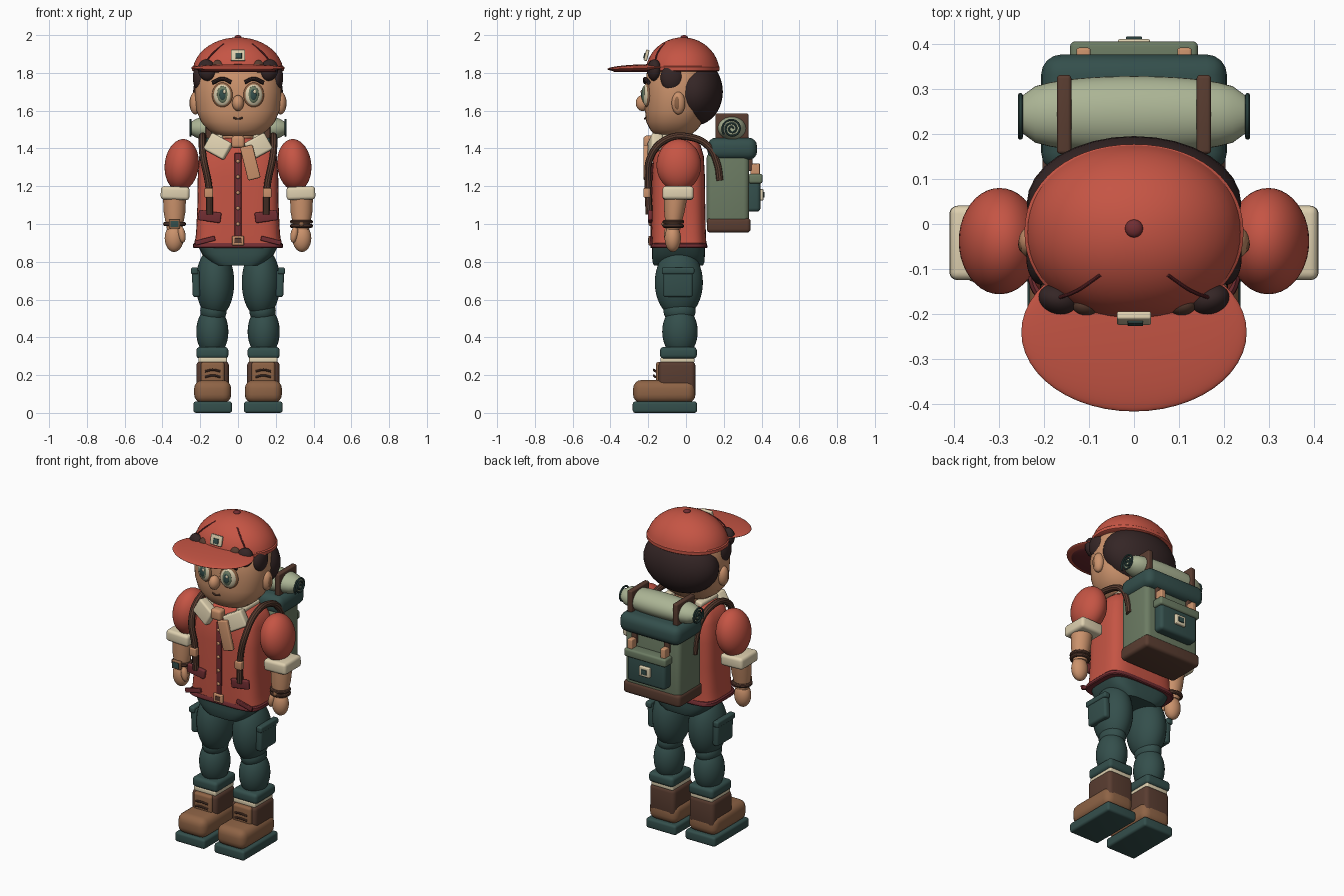
import bpy, bmesh, math
from mathutils import Matrix, Vector, Euler

if "Cube" in bpy.data.objects:
    bpy.data.objects.remove(bpy.data.objects["Cube"])

COLORS = {
    "red": (0.56, 0.09, 0.058), "dark_red": (0.17, 0.027, 0.032),
    "teal": (0.034, 0.078, 0.072), "sage": (0.15, 0.20, 0.125),
    "pale_green": (0.41, 0.46, 0.30), "cream": (0.73, 0.63, 0.43),
    "skin": (0.60, 0.29, 0.15), "tan_leather": (0.27, 0.125, 0.06),
    "brown": (0.10, 0.046, 0.03), "hair_dark": (0.035, 0.019, 0.019)}
MATS = {}
for key, c in COLORS.items():
    MATS[key] = bpy.data.materials.new(key)
    MATS[key].diffuse_color = (*c, 1)


def make(name, bm, mat, loc=(0, 0, 0), rot=(0, 0, 0)):
    m = Matrix.Translation(loc) @ Euler([math.radians(a) for a in rot]).to_matrix().to_4x4()
    bm.transform(m)
    bmesh.ops.recalc_face_normals(bm, faces=bm.faces)
    me = bpy.data.meshes.new(name)
    bm.to_mesh(me)
    bm.free()
    me.materials.append(MATS[mat])
    ob = bpy.data.objects.new(name, me)
    bpy.context.collection.objects.link(ob)
    return ob


def ball(name, mat, loc, r, rot=(0, 0, 0), seg=32):
    bm = bmesh.new()
    bmesh.ops.create_uvsphere(bm, u_segments=seg, v_segments=seg * 5 // 8, radius=1)
    bmesh.ops.scale(bm, vec=r, verts=bm.verts)
    return make(name, bm, mat, loc, rot)


def box(name, mat, loc, size, bevel=0.01, rot=(0, 0, 0)):
    bm = bmesh.new()
    bmesh.ops.create_cube(bm, size=1)
    bmesh.ops.scale(bm, vec=size, verts=bm.verts)
    if bevel:
        bmesh.ops.bevel(bm, geom=bm.edges[:], offset=bevel, segments=4, profile=0.5, affect='EDGES')
    return make(name, bm, mat, loc, rot)


def loft(name, mat, rings, power=2.0, n=48, loc=(0, 0, 0), rot=(0, 0, 0)):
    """Stack superellipse rings given as (z, rx, ry, centre y)."""
    bm = bmesh.new()
    loops = []
    for z, rx, ry, cy in rings:
        row = []
        for i in range(n):
            a = math.tau * i / n
            c, s = math.cos(a), math.sin(a)
            row.append(bm.verts.new((math.copysign(abs(c) ** (2 / power), c) * rx,
                                     math.copysign(abs(s) ** (2 / power), s) * ry + cy, z)))
        loops.append(row)
    for a, b in zip(loops, loops[1:]):
        for i in range(n):
            bm.faces.new((a[i], a[(i + 1) % n], b[(i + 1) % n], b[i]))
    bm.faces.new(loops[0][::-1])
    bm.faces.new(loops[-1])
    return make(name, bm, mat, loc, rot)


def tube(name, mat, pts, r, closed=False, smooth=True):
    cu = bpy.data.curves.new(name, 'CURVE')
    cu.dimensions = '3D'
    cu.bevel_depth, cu.bevel_resolution, cu.use_fill_caps = r, 3, True
    sp = cu.splines.new('BEZIER' if smooth else 'POLY')
    dots = sp.bezier_points if smooth else sp.points
    dots.add(len(pts) - 1)
    for d, p in zip(dots, pts):
        d.co = p if smooth else (*p, 1)
        if smooth:
            d.handle_left_type = d.handle_right_type = 'AUTO'
    sp.use_cyclic_u = closed
    tmp = bpy.data.objects.new(name + "_path", cu)
    bpy.context.collection.objects.link(tmp)
    bm = bmesh.new()
    bm.from_mesh(tmp.to_mesh())
    bpy.data.objects.remove(tmp)
    return make(name, bm, mat)


def ring(name, mat, c, rx, ry, r):
    pts = [(c[0] + rx * math.cos(i * math.tau / 24), c[1] + ry * math.sin(i * math.tau / 24), c[2])
           for i in range(24)]
    return tube(name, mat, pts, r, True, False)


# Head, face centre and hair
loft("head", "skin", [(1.465, .09, .07, -.075), (1.475, .125, .10, -.07), (1.50, .16, .125, -.065),
                      (1.54, .195, .15, -.06), (1.60, .22, .165, -.052), (1.70, .23, .172, -.046),
                      (1.80, .222, .168, -.04), (1.87, .19, .14, -.03)], 2.3)
ball("hair", "hair_dark", (0, .045, 1.70), (.238, .15, .178))
ball("nose", "skin", (0, -.23, 1.64), (.031, .036, .042))
tube("mouth", "brown", [(-.026, -.211, 1.563), (0, -.217, 1.557), (.026, -.211, 1.563)], .005)
loft("neck", "skin", [(1.38, .085, .075, -.04), (1.50, .085, .075, -.04)])

# Cap: dome, rim, brim, button, badge
dome = []
for i in range(11):
    a = math.radians(9 + 80 * i / 10)
    dome.append((1.80 + .188 * math.sin(a), .241 * math.cos(a), .196 * math.cos(a), -.018))
loft("cap_dome", "red", dome, 2.1, 56)
loft("cap_rim", "red", [(1.808, .234, .188, -.018), (1.813, .243, .195, -.018),
                        (1.832, .243, .195, -.018), (1.837, .236, .19, -.018)], 2.1, 56)
ball("cap_brim", "red", (0, -.24, 1.826), (.25, .176, .019), (2, 0, 0), 48)
loft("brim_underside", "dark_red", [(1.806, .20, .13, -.25), (1.812, .215, .145, -.25)])
ball("cap_button", "dark_red", (0, -.01, 1.988), (.02, .02, .012), seg=16)
box("cap_badge", "cream", (0, -.209, 1.893), (.076, .018, .06), .005, (-14, 0, 0))
box("cap_badge_inset", "teal", (.003, -.2195, 1.891), (.034, .008, .03), .002, (-14, 0, 0))

for s, side in ((-1, "left"), (1, "right")):
    # Face details
    ball(f"ear_{side}", "skin", (s * .226, -.04, 1.64), (.03, .036, .06))
    ball(f"inner_ear_{side}", "tan_leather", (s * .247, -.045, 1.64), (.01, .018, .036), seg=16)
    ball(f"eye_rim_{side}", "tan_leather", (s * .083, -.205, 1.683), (.056, .018, .066), (0, 0, s * 14))
    ball(f"eye_{side}", "cream", (s * .083, -.21, 1.683), (.048, .02, .058), (0, 0, s * 14))
    ball(f"iris_{side}", "sage", (s * .081, -.222, 1.685), (.03, .013, .045), (0, 0, s * 8))
    ball(f"pupil_{side}", "teal", (s * .08, -.229, 1.685), (.02, .009, .031), seg=20)
    ball(f"eye_glint_{side}", "cream", (s * .08 + .008, -.236, 1.70), (.008, .004, .01), seg=12)
    tube(f"eyebrow_{side}", "hair_dark", [(s * .035, -.216, 1.75), (s * .08, -.216, 1.768),
                                          (s * .135, -.198, 1.748)], .011)
    ball(f"temple_hair_{side}", "hair_dark", (s * .205, -.075, 1.775), (.034, .06, .07))
    ball(f"front_curl_{side}", "hair_dark", (s * .165, -.168, 1.815), (.048, .036, .058), (0, s * 15, s * 15))
    ball(f"small_curl_{side}", "brown", (s * .105, -.178, 1.832), (.034, .026, .036), (0, s * 20, 0))
    tube(f"cap_seam_{side}", "dark_red", [(s * .165, -.163, 1.868), (s * .13, -.15, 1.908),
                                          (s * .075, -.113, 1.954)], .004)

    # Scarf collar flaps
    box(f"collar_{side}", "cream", (s * .105, -.165, 1.41), (.125, .06, .10), .012, (-8, s * -28, s * 14))
    box(f"collar_back_{side}", "cream", (s * .10, -.05, 1.435), (.05, .17, .08), .012, (0, s * 12, 0))

    # Sleeve, cuff, forearm, hand
    ball(f"sleeve_{side}", "red", (s * .298, -.038, 1.312), (.09, .118, .138), (0, s * -6, 0), 40)
    box(f"sleeve_cuff_{side}", "cream", (s * .333, -.042, 1.163), (.152, .165, .07), .018, (0, s * -2, 0))
    loft(f"forearm_{side}", "skin", [(.97, .04, .038, -.068), (1.0, .046, .042, -.067),
                                     (1.06, .057, .053, -.062), (1.14, .061, .062, -.055)],
         loc=(s * .336, 0, 0))
    ball(f"hand_{side}", "skin", (s * .338, -.07, .925), (.05, .043, .073))
    ball(f"thumb_{side}", "skin", (s * .298, -.095, .945), (.02, .022, .045), (0, s * 10, 0), 16)

    # Vest pocket, hem corner and pack strap
    box(f"vest_pocket_{side}", "dark_red", (s * .15, -.19, 1.04), (.12, .024, .055), .008, (0, s * -8, 0))
    box(f"hem_corner_{side}", "dark_red", (s * .175, -.185, .912), (.11, .014, .026), .004, (0, s * 14, 0))
    tube(f"front_strap_{side}", "brown", [(s * .15, -.195, 1.05), (s * .155, -.20, 1.2), (s * .185, -.185, 1.36),
                                          (s * .19, -.10, 1.45), (s * .185, .02, 1.46), (s * .185, .12, 1.41),
                                          (s * .185, .165, 1.32), (s * .185, .18, 1.23)], .019)
    box(f"strap_clip_{side}", "skin", (s * .155, -.208, 1.165), (.045, .035, .05), .006)

    # Trouser leg and cargo pocket
    ball(f"thigh_{side}", "teal", (s * .122, -.038, .69), (.102, .127, .188), seg=40)
    ball(f"lower_leg_{side}", "teal", (s * .136, -.032, .43), (.085, .094, .135))
    ball(f"knee_{side}", "teal", (s * .13, -.034, .54), (.07, .085, .07))
    box(f"cargo_pocket_{side}", "teal", (s * .222, -.042, .685), (.04, .155, .145), .014, (0, s * 2, 0))
    box(f"cargo_flap_{side}", "teal", (s * .23, -.042, .752), (.038, .172, .036), .01)
    box(f"trouser_cuff_{side}", "teal", (s * .136, -.04, .318), (.17, .195, .062), .02)

    # Boot
    x = s * .134
    box(f"sock_{side}", "cream", (x, -.045, .28), (.15, .18, .03), .008)
    box(f"boot_shaft_{side}", "brown", (x, -.048, .19), (.172, .195, .17), .025)
    box(f"boot_toe_{side}", "tan_leather", (x, -.115, .113), (.196, .33, .122), .045)
    box(f"boot_tongue_{side}", "tan_leather", (x, -.135, .205), (.125, .05, .13), .015)
    box(f"boot_sole_{side}", "teal", (x, -.112, .03), (.205, .34, .06), .014)
    for k in range(2):
        z = .19 + k * .03
        tube(f"lace_{side}_{k}", "brown", [(x - .04, -.162, z), (x, -.17, z + .008), (x + .04, -.162, z)], .006)

    # Pack roll holder, end spiral and flap straps
    box(f"roll_strap_{side}", "brown", (s * .155, .243, 1.515), (.032, .175, .14), .008)
    spiral = []
    for i in range(44):
        a, r = i * .38, .006 + i * .0011
        spiral.append((s * .252, .243 + r * math.cos(a), 1.505 + r * math.sin(a)))
    tube(f"roll_spiral_{side}", "teal", spiral, .0055, smooth=False)
    box(f"flap_strap_{side}", "skin", (s * .112, .366, 1.275), (.032, .05, .09), .006)
    box(f"pack_long_strap_{side}", "brown", (s * .112, .338, 1.32), (.034, .03, .08), .006)

# Torso and vest
loft("torso", "red", [(.895, .23, .146, -.038), (.95, .222, .145, -.04), (1.10, .215, .142, -.04),
                      (1.25, .213, .14, -.04), (1.36, .205, .134, -.04), (1.415, .185, .118, -.04),
                      (1.445, .15, .095, -.04), (1.455, .11, .075, -.04)], 4)
loft("vest_hem", "dark_red", [(.872, .234, .147, -.038), (.877, .238, .151, -.038),
                              (.893, .237, .15, -.038), (.90, .23, .146, -.038)], 5)
box("placket", "dark_red", (0, -.183, 1.15), (.036, .012, .45), .004)
for k in range(5):
    ball(f"button_{k}", "skin", (0, -.191, 1.0 + .083 * k), (.010, .007, .010), seg=12)
box("belt_buckle", "skin", (0, -.19, .912), (.062, .018, .05), .005)
box("buckle_inset", "brown", (0, -.198, .912), (.036, .008, .026), .002)
loft("hips", "teal", [(.78, .12, .13, -.04), (.80, .15, .138, -.04), (.84, .19, .14, -.04),
                      (.885, .212, .14, -.04)], 4)

# Scarf knot and tail
box("scarf_knot", "skin", (0, -.195, 1.435), (.07, .06, .065), .016)
box("scarf_tail", "skin", (.065, -.212, 1.325), (.068, .026, .18), .008, (0, -14, 0))

# Watch on one wrist, two bracelets on the other
ring("watch_band", "brown", (-.336, -.067, 1.0), .049, .045, .012)
box("watch_frame", "tan_leather", (-.336, -.116, 1.0), (.06, .022, .05), .006)
box("watch_face", "teal", (-.336, -.126, 1.0), (.042, .008, .034), .002)
for k in range(2):
    ring(f"bracelet_{k}", "brown", (.336, -.067, .99 + k * .022), .05, .046, .011)
ball("bracelet_bead", "tan_leather", (.336, -.118, 1.0), (.014, .012, .014), seg=12)

# Backpack
box("pack_body", "sage", (0, .222, 1.18), (.375, .225, .40), .03)
box("pack_base", "brown", (0, .226, .993), (.388, .232, .078), .02)
box("pack_lid", "teal", (0, .245, 1.398), (.412, .262, .118), .045)
box("pack_pocket", "teal", (0, .358, 1.155), (.26, .072, .18), .02)
box("pocket_flap", "sage", (0, .368, 1.24), (.284, .074, .05), .012)
box("pocket_badge", "cream", (0, .40, 1.155), (.072, .02, .06), .005)
box("pocket_badge_inset", "teal", (0, .4115, 1.155), (.036, .008, .03), .002)

# Bedroll
roll = []
for i in range(17):
    t = -1 + i / 8
    r = .04 + .045 * math.sqrt(max(0, 1 - (abs(t) ** 2.2)))
    roll.append((t * .25, r * .82, r, 0))
loft("bedroll", "pale_green", roll, 2, 36, (0, .243, 1.507), (0, 90, 0))

# Smooth shading that keeps hard edges
for ob in bpy.context.scene.objects:
    ob.select_set(ob.type == 'MESH')
    bpy.context.view_layer.objects.active = ob
bpy.ops.object.shade_smooth_by_angle(angle=math.radians(35))

for m in bpy.data.materials:
    if m.users and not m.is_grease_pencil:
        m.use_nodes = True
        m.node_tree.nodes["Principled BSDF"].inputs["Base Color"].default_value = m.diffuse_color
